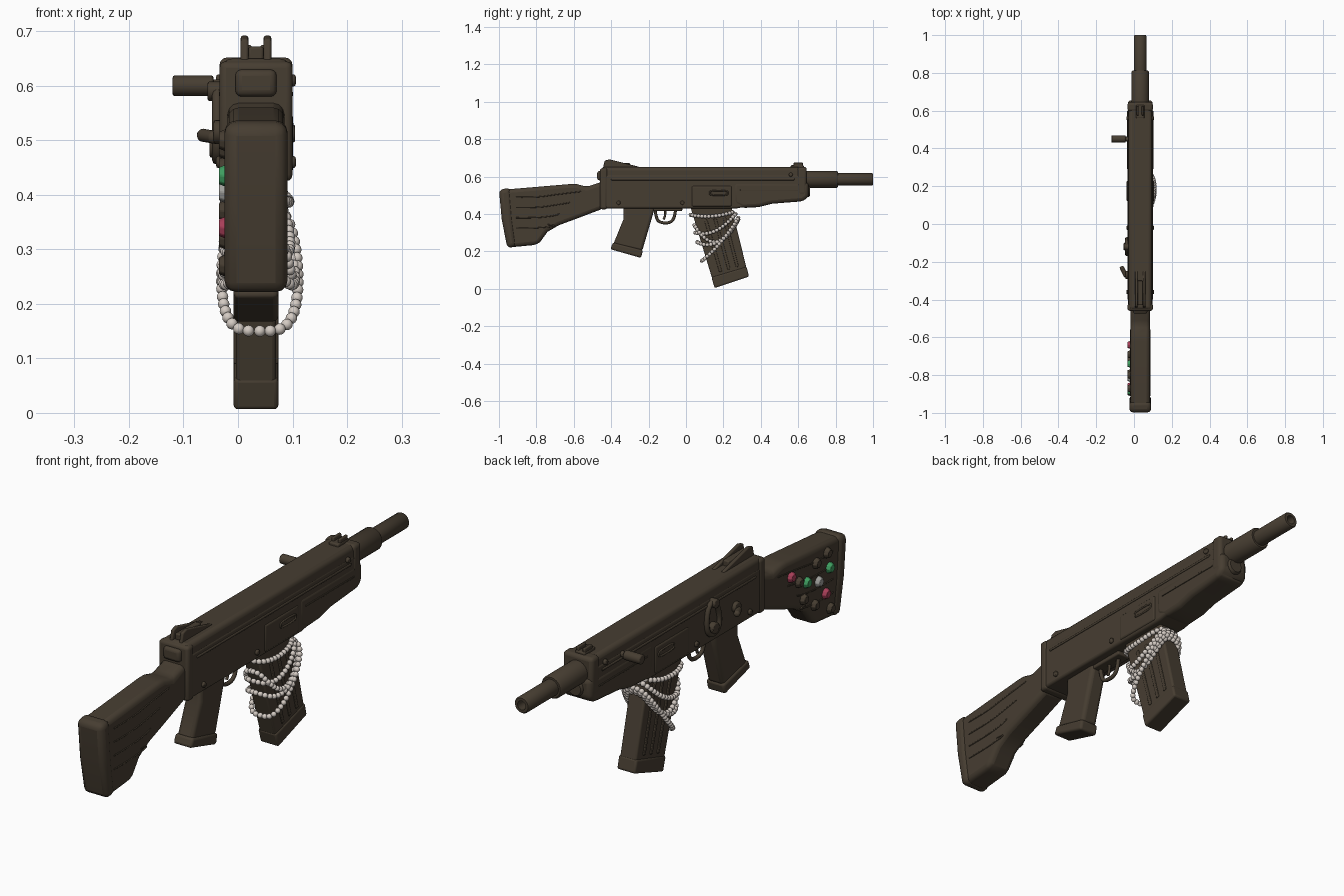
import bpy, bmesh
from math import sin, cos, pi, copysign
from mathutils import Vector, Matrix

if "Cube" in bpy.data.objects:
    bpy.data.objects.remove(bpy.data.objects["Cube"])

CX = 0.033          # centre line of the body
BARREL_Z = 0.585


def material(name, rgb):
    m = bpy.data.materials.new(name)
    m.use_nodes = True
    m.diffuse_color = (*rgb, 1)
    m.node_tree.nodes["Principled BSDF"].inputs["Base Color"].default_value = (*rgb, 1)
    return m


BROWN = material("dark brown", (0.062, 0.047, 0.031))
PEARL = material("pearl", (0.66, 0.60, 0.55))
RED = material("red gem", (0.40, 0.05, 0.10))
GREEN = material("green gem", (0.05, 0.35, 0.12))
GREY = material("grey gem", (0.36, 0.36, 0.34))


def finish(name, bm, mat, bevel=0, segments=3):
    bmesh.ops.recalc_face_normals(bm, faces=bm.faces)
    me = bpy.data.meshes.new(name)
    bm.to_mesh(me)
    bm.free()
    me.materials.append(mat)
    ob = bpy.data.objects.new(name, me)
    bpy.context.collection.objects.link(ob)
    if bevel:
        mod = ob.modifiers.new("Bevel", "BEVEL")
        mod.width, mod.segments, mod.limit_method = bevel, segments, "ANGLE"
    return ob


def side_profile(name, pts, half, bevel=0.01, centre=CX, segments=3):
    """Side outline of (y, z) points given thickness across x."""
    bm = bmesh.new()
    face = bm.faces.new([bm.verts.new((centre - half, y, z)) for y, z in pts])
    new = bmesh.ops.extrude_face_region(bm, geom=[face])["geom"]
    bmesh.ops.translate(bm, vec=(2 * half, 0, 0),
                        verts=[v for v in new if isinstance(v, bmesh.types.BMVert)])
    return finish(name, bm, BROWN, bevel, segments)


def block(name, y0, y1, z0, z1, half, bevel=0.008, centre=CX):
    return side_profile(name, [(y0, z0), (y1, z0), (y1, z1), (y0, z1)], half, bevel, centre)


def lathe(name, prof, z, x=CX, sides=32):
    """Revolve (radius, y) points about an axis along y."""
    bm = bmesh.new()
    vs = [bm.verts.new((x + r, y, z)) for r, y in prof]
    es = [bm.edges.new(p) for p in zip(vs, vs[1:])]
    bmesh.ops.spin(bm, geom=vs + es, cent=(x, 0, z), axis=(0, 1, 0), angle=2 * pi, steps=sides)
    bmesh.ops.remove_doubles(bm, verts=bm.verts, dist=1e-5)
    return finish(name, bm, BROWN)


def rod(name, a, b, r, bevel=0.004):
    a, b = Vector(a), Vector(b)
    d = b - a
    mat = Matrix.Translation((a + b) / 2) @ d.to_track_quat("Z", "Y").to_matrix().to_4x4()
    bm = bmesh.new()
    bmesh.ops.create_cone(bm, cap_ends=True, segments=20, radius1=r, radius2=r,
                          depth=d.length, matrix=mat)
    return finish(name, bm, BROWN, bevel, 2)


def tube(name, pts, r, cyclic=False):
    cu = bpy.data.curves.new(name, "CURVE")
    cu.dimensions, cu.bevel_depth, cu.bevel_resolution = "3D", r, 2
    cu.use_fill_caps = True
    sp = cu.splines.new("NURBS")
    sp.points.add(len(pts) - 1)
    for p, co in zip(sp.points, pts):
        p.co = (*co, 1)
    sp.order_u, sp.use_cyclic_u, sp.use_endpoint_u = 3, cyclic, not cyclic
    sp.resolution_u = 5
    cu.materials.append(BROWN)
    ob = bpy.data.objects.new(name, cu)
    bpy.context.collection.objects.link(ob)


# Receiver and top cover
side_profile("receiver", [(-.455, .43), (.27, .43), (.62, .49), (.62, .61), (-.455, .61)], .064, .01)
block("top_cover", -.455, .64, .585, .65, .062, .018)
block("rear_band", -.46, -.42, .425, .645, .067, .012)
block("rear_cap", -.475, -.44, .58, .63, .038, .012)
block("front_band", .595, .645, .5, .652, .067, .014)
block("magazine_well", .03, .245, .44, .55, .068, .008)

# Rounded handguard under the barrel
side_profile("handguard", [(.25, .57), (.255, .455), (.30, .432), (.39, .437), (.46, .455),
                           (.625, .468), (.655, .49), (.655, .57)], .066, .024)

# Barrel with a bore, and the plug below it
lathe("barrel", [(0, .6), (.046, .6), (.046, .805), (.041, .812), (.033, .812), (.033, .995),
                 (.029, 1), (.018, 1), (.018, .92), (0, .92)], BARREL_Z)
lathe("gas_plug", [(0, .6), (.034, .6), (.034, .655), (.028, .664), (0, .664)], .525)

# Sights
for side in (-1, 1):
    side_profile("rear_sight_fin", [(-.445, .64), (-.435, .685), (-.41, .692), (-.25, .652), (-.25, .64)],
                 .007, .004, CX + side * .021)
    block("front_sight_ear", .575, .625, .64, .675, .006, .004, CX + side * .014)
block("rear_sight_base", -.43, -.30, .64, .672, .014, .005)
block("front_sight_base", .56, .63, .64, .661, .022, .005)

# Stock and butt pad
side_profile("stock", [(-.975, .53), (-.62, .56), (-.585, .56), (-.53, .545), (-.44, .575), (-.44, .43),
                       (-.585, .375), (-.68, .34), (-.74, .305), (-.78, .25), (-.80, .235),
                       (-.94, .222), (-.965, .37)], .052, .02)
side_profile("butt_pad", [(-1, .53), (-.94, .54), (-.925, .37), (-.905, .228), (-.955, .217), (-.985, .37)],
             .058, .022)

# Grip with a flared foot
side_profile("grip", [(-.335, .44), (-.165, .44), (-.185, .37), (-.235, .20), (-.39, .235), (-.335, .37)],
             .036, .015)
side_profile("grip_foot", [(-.405, .212), (-.39, .248), (-.23, .208), (-.24, .165)], .041, .01)

# Trigger and guard
tube("trigger_guard", [(CX, -.165, .425), (CX, -.16, .37), (CX, -.13, .352), (CX, -.085, .352),
                       (CX, -.06, .38), (CX, -.055, .43)], .008)
tube("trigger", [(CX, -.115, .435), (CX, -.105, .40), (CX, -.12, .37)], .006)
block("trigger_mount", -.18, -.02, .415, .44, .03, .006)

# Magazine: points along its slanted axis are mixed from top and bottom edges
REAR, FRONT = (Vector((.02, .45)), Vector((.155, .005))), (Vector((.235, .47)), Vector((.335, .065)))


def mag(u, v):
    return REAR[0].lerp(REAR[1], v).lerp(FRONT[0].lerp(FRONT[1], v), u)


def mag_part(name, u0, u1, v0, v1, half, bevel, centre=CX):
    side_profile(name, [mag(u0, v0), mag(u0, v1), mag(u1, v1), mag(u1, v0)], half, bevel, centre)


mag_part("magazine", 0, 1, 0, 1, .037, .008)
mag_part("magazine_foot", -.01, 1.01, .87, 1, .041, .008)
for side in (-1, 1):
    x = CX + side * .037
    for u in (.28, .52, .76):
        mag_part("magazine_rib", u - .04, u + .04, .2, .84, .004, .003, x)

# Side details repeated on both sides
for side in (-1, 1):
    x = CX + side * .068
    tube("ejection_slot", [(x, .13, .5), (x, .22, .5), (x, .225, .512), (x, .22, .525),
                           (x, .13, .525), (x, .125, .512)], .004, True)
    block("side_rail", -.40, .58, .58, .59, .004, .003, CX + side * .064)
    block("handguard_line", .29, .60, .525, .532, .003, .002, CX + side * .066)
    for y, z in ((-.36, .46), (-.02, .46), (.56, .61)):
        rod("rivet", (CX + side * .05, y, z), (CX + side * .073, y, z), .011)
    # carved grain along the stock
    for k in range(4):
        x = CX + side * .0515
        z = .50 - k * .055
        tube("stock_grain", [(x, -.91, z - .01), (x, -.8, z - .012), (x, -.70 + k * .01, z + .004),
                             (x, -.56 - k * .06, z + .02 - k * .004)], .003)

# Charging handle
rod("charging_handle", (-.12, .45, .60), (-.045, .45, .60), .019)
rod("charging_neck", (-.05, .45, .60), (.01, .45, .60), .012)

# Selector hardware on the right side
X = -.038
tube("selector_loop", [(X, -.13, .60), (X, -.09, .59), (X, -.075, .52), (X, -.09, .465),
                       (X, -.15, .465), (X, -.165, .52)], .010, True)
rod("selector_pivot", (-.02, -.12, .59), (-.056, -.12, .59), .018)
rod("selector_boss", (-.02, -.12, .49), (-.052, -.12, .49), .022)
rod("lever_pivot", (-.02, -.27, .515), (-.045, -.27, .515), .022)
rod("lever_arm", (-.04, -.28, .505), (-.068, -.225, .51), .012, .008)

# Gems and dark studs set in the right side of the stock
GEMS = [(-.64, .49, RED), (-.86, .34, RED), (-.74, .43, GREEN), (-.885, .435, GREEN), (-.815, .405, GREY)]
GEMS += [(y, z, BROWN) for y, z in ((-.8, .485), (-.72, .37), (-.79, .32), (-.89, .27), (-.69, .45), (-.87, .5))]
for y, z, mat in GEMS:
    bm = bmesh.new()
    bmesh.ops.create_cone(bm, cap_ends=True, segments=8, radius1=.025, radius2=.016, depth=.022,
                          matrix=Matrix.Translation((-.024, y, z)) @ Matrix.Rotation(-pi / 2, 4, "Y"))
    finish("stud" if mat == BROWN else "gem", bm, mat, .002, 1)


# Pearl strands slung around the magazine, gathered high at the front
def strand_path(rear, front, centre, w, sag, n=400):
    for i in range(n + 1):
        t = 2 * pi * i / n
        s = sin(t)
        p = Vector(rear).lerp(Vector(front), (1 - cos(t)) / 2)
        yield Vector((centre + w * copysign(abs(s) ** .55, s), p.x, p.y - sag * s * s))


STRANDS = [((.025, .395), (.25, .41), .035, .058, .015), ((.05, .30), (.265, .40), .035, .060, .04),
           ((.045, .34), (.275, .36), .036, .062, .10), ((.06, .25), (.28, .37), .038, .066, .06),
           ((.085, .15), (.28, .38), .040, .070, .02)]
for args in STRANDS:
    bm = bmesh.new()
    last = None
    for p in strand_path(*args):
        if last is None or (p - last).length > .018:
            bmesh.ops.create_uvsphere(bm, u_segments=12, v_segments=8, radius=.0105,
                                      matrix=Matrix.Translation(p))
            last = p
    finish("pearl_strand", bm, PEARL)

# Smooth shading with sharp edges kept
bpy.ops.object.select_all(action="DESELECT")
for ob in bpy.context.scene.objects:
    if ob.type == "MESH":
        ob.select_set(True)
        bpy.context.view_layer.objects.active = ob
bpy.ops.object.shade_smooth_by_angle(angle=.7)
